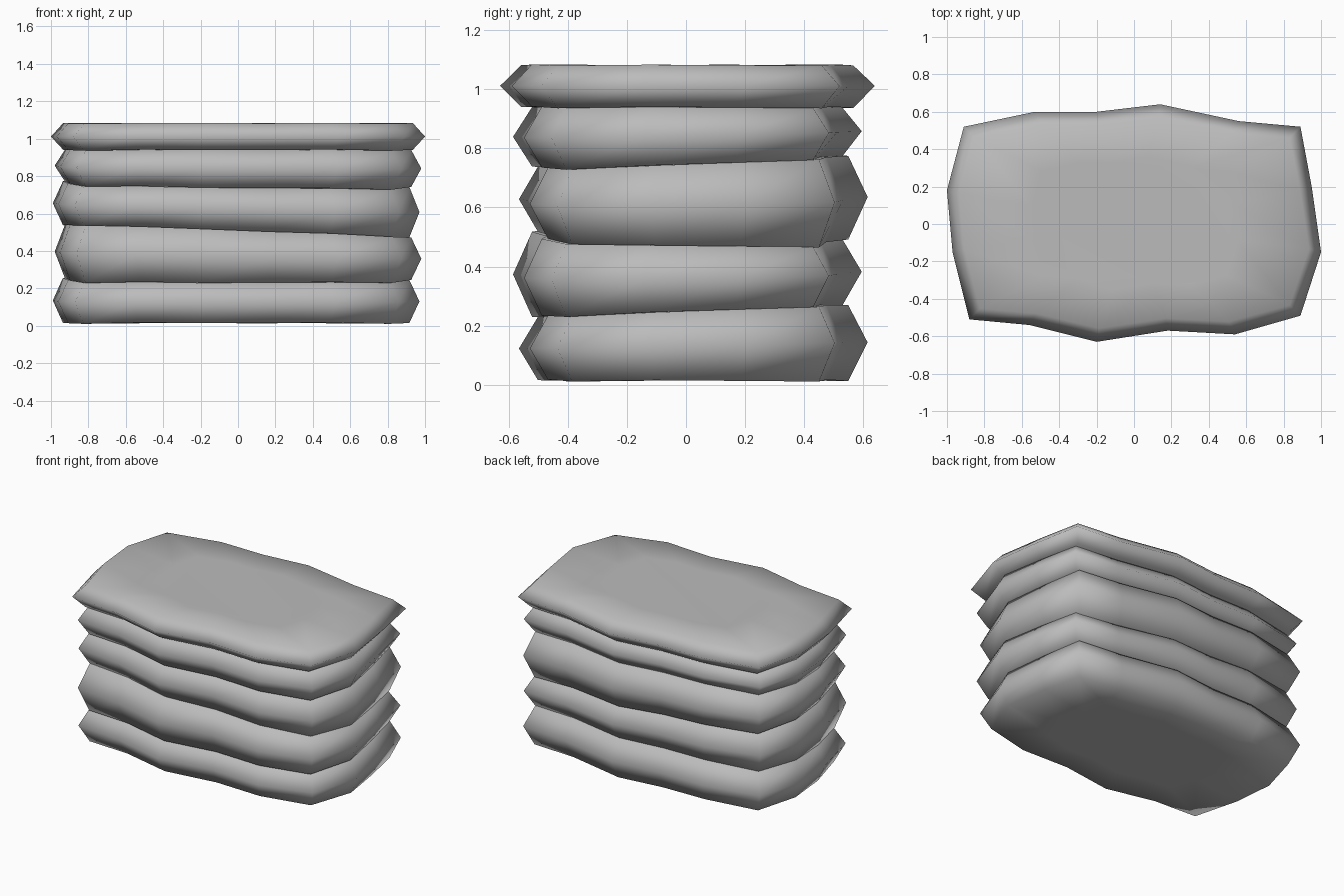
import bpy
import bmesh
import math

if "Cube" in bpy.data.objects:
    bpy.data.objects.remove(bpy.data.objects["Cube"])

# One plain grey cloth
cloth = bpy.data.materials.new("grey_cloth")
cloth.use_nodes = True
GREY = (0.5, 0.5, 0.5, 1)
cloth.diffuse_color = GREY
cloth.node_tree.nodes["Principled BSDF"].inputs["Base Color"].default_value = GREY

# Lumpy outline shared by every cushion (x, y)
OUTLINE = [(1, -.15), (.95, .2), (.89, .52), (.56, .55), (.14, .64), (-.2, .6),
           (-.53, .6), (-.91, .52), (-1, .18), (-.97, -.15), (-.88, -.51),
           (-.56, -.54), (-.2, -.63), (.18, -.57), (.54, -.59), (.89, -.49)]

# Seam heights: base, slope along x, slope along y
SEAMS = [(.015, 0, 0), (.25, 0, .035), (.505, -.035, -.01),
         (.757, -.01, .035), (.94, 0, 0), (1.083, 0, 0)]


def height(plane, x, y):
    base, slope_x, slope_y = plane
    return base + slope_x * x + slope_y * y


def cushion(name, low, high, scale, shift, pinch):
    """Cushion with an angular bulge between two slightly uneven seams."""
    bm = bmesh.new()
    middle = [(a + b) / 2 for a, b in zip(low, high)]

    def ring(plane, fx, fy, ripple=0):
        verts = []
        for x, y in OUTLINE:
            px, py = x * scale[0], y * scale[1]
            z = height(plane, px, py) + ripple * math.cos(px * 8)
            verts.append(bm.verts.new((px * fx + shift[0], py * fy + shift[1], z)))
        return verts

    px, py = pinch
    rings = [ring(low, .55, .55), ring(low, px, py, -.006), ring(middle, 1, 1),
             ring(high, px, py, -.004), ring(high, .55, .55)]
    n = len(OUTLINE)
    for a, b in zip(rings, rings[1:]):
        for i in range(n):
            j = (i + 1) % n
            bm.faces.new((a[i], a[j], b[j], b[i]))
    bm.faces.new(reversed(rings[0]))
    bm.faces.new(rings[-1])
    bmesh.ops.recalc_face_normals(bm, faces=bm.faces)
    for face in bm.faces:
        face.smooth = True
    mesh = bpy.data.meshes.new(name)
    bm.to_mesh(mesh)
    bm.free()
    mesh.materials.append(cloth)
    obj = bpy.data.objects.new(name, mesh)
    bpy.context.collection.objects.link(obj)


# Four stacked cushions, alternately nudged sideways
names = ["bottom_cushion", "second_cushion", "third_cushion", "fourth_cushion"]
for k, name in enumerate(names):
    nudge = (-.01, .02) if k % 2 == 0 else (0, 0)
    cushion(name, SEAMS[k], SEAMS[k + 1], (.98, .93), nudge, (.945, .89))

# Wider, thinner cushion on top
cushion("top_cushion", SEAMS[4], SEAMS[5], (1, 1), (0, 0), (.935, .885))
